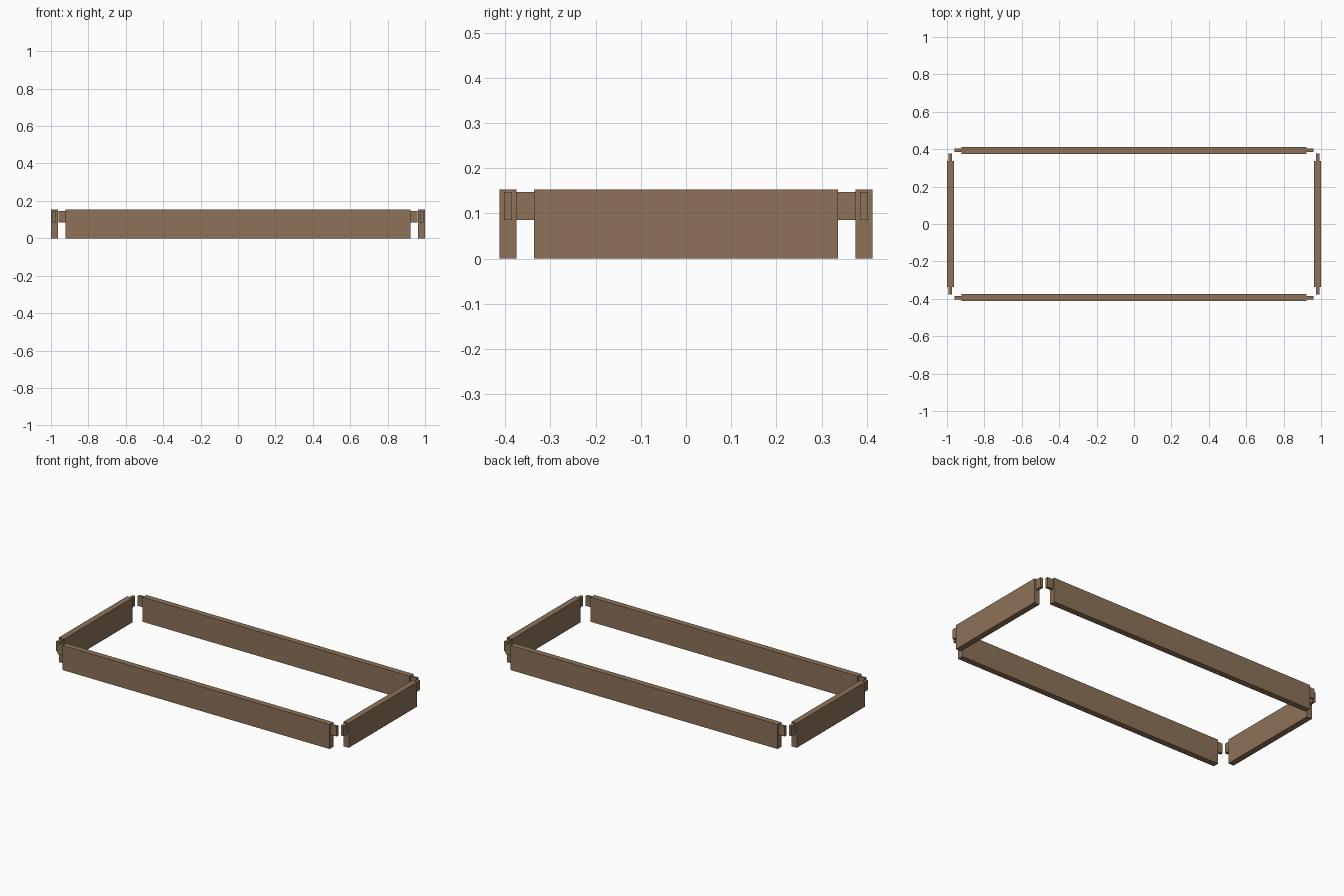
import bpy, bmesh
from mathutils import Matrix, Vector

if "Cube" in bpy.data.objects:
    bpy.data.objects.remove(bpy.data.objects["Cube"])

HEIGHT, THICK = 0.153, 0.037          # board section
TENON_Z, TENON_T = (0.085, 0.147), 0.018

wood = bpy.data.materials.new("wood")
wood.diffuse_color = (0.27, 0.17, 0.10, 1)
wood.use_nodes = True
wood.node_tree.nodes["Principled BSDF"].inputs["Base Color"].default_value = wood.diffuse_color


def add_box(bm, lo, hi):
    lo, hi = Vector(lo), Vector(hi)
    m = Matrix.Translation((lo + hi) / 2) @ Matrix.Diagonal((*(hi - lo), 1))
    bmesh.ops.create_cube(bm, size=1, matrix=m)


def board(name, half, tip, location, turned=False):
    """Board along x with a tenon at each end, optionally turned along y."""
    bm = bmesh.new()
    t = THICK / 2
    add_box(bm, (-half, -t, 0), (half, t, HEIGHT))
    for a, b in ((half, tip), (-tip, -half)):
        add_box(bm, (a, -TENON_T / 2, TENON_Z[0]), (b, TENON_T / 2, TENON_Z[1]))
    if turned:
        bm.transform(Matrix.Rotation(1.5707963, 4, 'Z'))
    mesh = bpy.data.meshes.new(name)
    bm.to_mesh(mesh)
    bm.free()
    mesh.materials.append(wood)
    ob = bpy.data.objects.new(name, mesh)
    ob.location = location
    bpy.context.collection.objects.link(ob)


# Long boards front and back
board("front_board", 0.921, 0.961, (0, -0.394, 0))
board("back_board", 0.921, 0.961, (0, 0.394, 0))
# Short boards at the ends
board("left_board", 0.337, 0.376, (-0.9815, 0, 0), True)
board("right_board", 0.337, 0.376, (0.9815, 0, 0), True)
